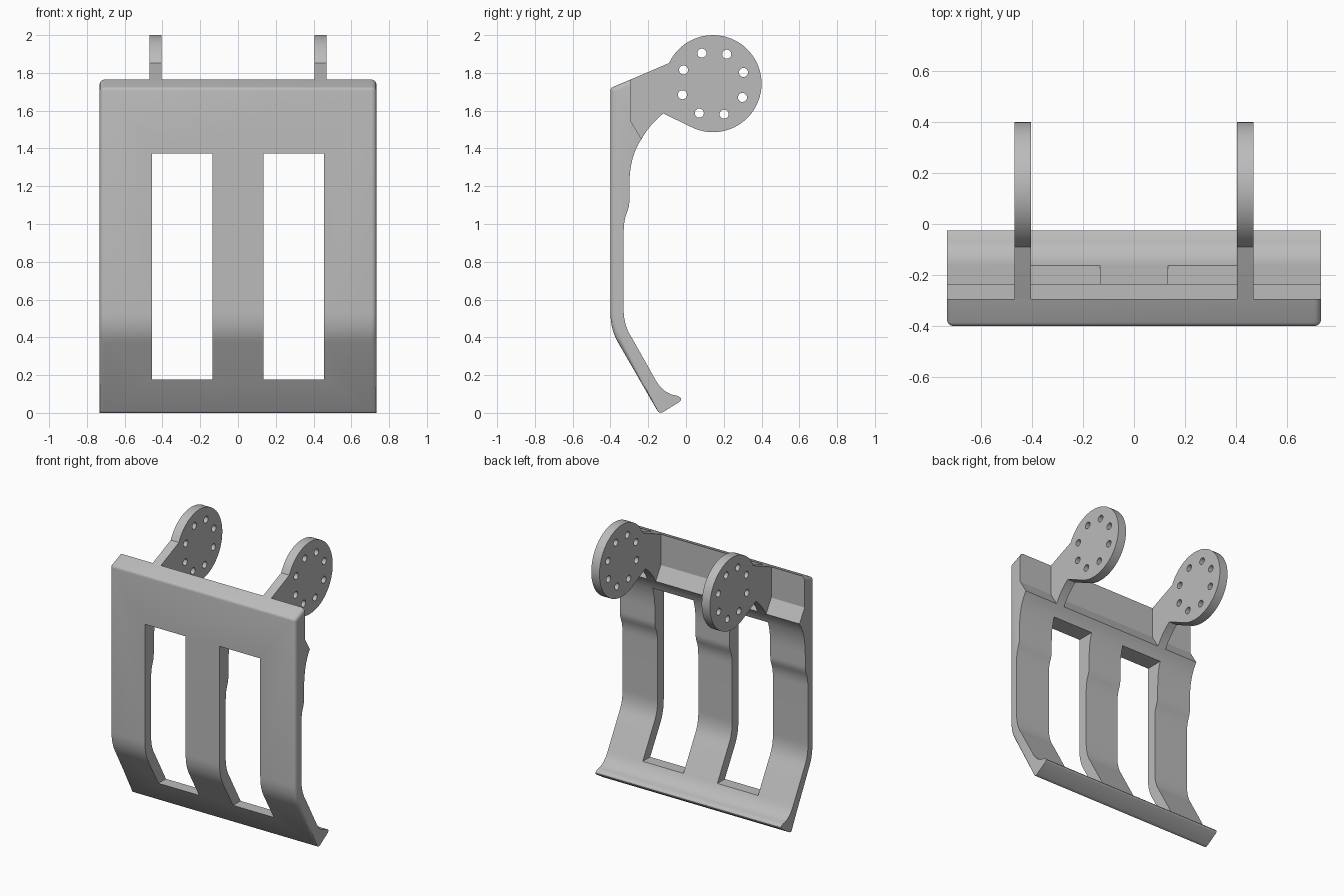
import bpy, bmesh, math
from mathutils import Vector

cube = bpy.data.objects.get("Cube")
if cube:
    bpy.data.objects.remove(cube, do_unlink=True)

grey = bpy.data.materials.new("plain grey")
grey.use_nodes = True
colour = (0.5, 0.5, 0.5, 1)
grey.diffuse_color = colour
grey.node_tree.nodes["Principled BSDF"].inputs["Base Color"].default_value = colour


def extrude_profile(name, points, x0, x1, round_edge=None):
    """Extrude a closed (y, z) outline along x; optionally round chosen end edges."""
    bm = bmesh.new()
    face = bm.faces.new([bm.verts.new((x0, y, z)) for y, z in points])
    ext = bmesh.ops.extrude_face_region(bm, geom=[face])
    moved = [v for v in ext["geom"] if isinstance(v, bmesh.types.BMVert)]
    bmesh.ops.translate(bm, verts=moved, vec=(x1 - x0, 0, 0))
    bmesh.ops.recalc_face_normals(bm, faces=bm.faces)
    if round_edge:
        edges = [e for e in bm.edges if round_edge(e)]
        bmesh.ops.bevel(bm, geom=edges, offset=0.026, segments=4,
                        profile=0.5, affect='EDGES')
    mesh = bpy.data.meshes.new(name)
    bm.to_mesh(mesh)
    bm.free()
    obj = bpy.data.objects.new(name, mesh)
    bpy.context.collection.objects.link(obj)
    mesh.materials.append(grey)
    return obj


def cut(obj, cutters):
    """Subtract the cutters, apply, and remove them."""
    bpy.context.view_layer.objects.active = obj
    for c in cutters:
        c.hide_render = True
        mod = obj.modifiers.new("cut", 'BOOLEAN')
        mod.operation, mod.solver, mod.object = 'DIFFERENCE', 'EXACT', c
        bpy.ops.object.modifier_apply(modifier=mod.name)
        bpy.data.objects.remove(c, do_unlink=True)


def smooth(obj):
    bpy.ops.object.select_all(action='DESELECT')
    obj.select_set(True)
    bpy.context.view_layer.objects.active = obj
    bpy.ops.object.shade_smooth_by_angle(angle=math.radians(25))


def curve(a, b, c, n=8):
    """Quadratic arc from a to c pulled towards b."""
    a, b, c = Vector(a), Vector(b), Vector(c)
    return [tuple(a * (1 - t) ** 2 + b * 2 * t * (1 - t) + c * t * t)
            for t in (i / n for i in range(n + 1))]


def circle(cy, cz, r, start, end, n):
    return [(cy + r * math.cos(math.radians(start + (end - start) * i / n)),
             cz + r * math.sin(math.radians(start + (end - start) * i / n)))
            for i in range(n + 1)]


# Bent panel: front outline upwards, then the back downwards to the lip
half = 0.733
front = ([(-0.152, 0.012)]
         + curve((-0.358, 0.37), (-0.4, 0.44), (-0.4, 0.53))
         + curve((-0.4, 1.705), (-0.4, 1.72), (-0.386, 1.726), 3)
         + [(-0.293, 1.765)])
back = ([(-0.293, 1.545), (-0.235, 1.45)]
        + curve((-0.235, 1.45), (-0.3, 1.36), (-0.3, 1.2))[1:]
        + curve((-0.3, 1.12), (-0.3, 1.09), (-0.313, 1.06), 4)
        + curve((-0.313, 1.06), (-0.33, 1.02), (-0.33, 0.96), 4)[1:]
        + curve((-0.33, 0.57), (-0.335, 0.47), (-0.288, 0.4))
        + curve((-0.17, 0.19), (-0.125, 0.1), (-0.05, 0.092))
        + curve((-0.05, 0.092), (-0.01, 0.077), (-0.035, 0.058), 5)[1:])
lip = curve((-0.118, 0.006), (-0.14, -0.008), (-0.152, 0.012), 4)[:-1]


def outer_side_edge(e):
    a, b = (v.co for v in e.verts)
    if abs(a.x - b.x) > 0.01:
        return False
    path = [Vector((0, y, z)) for y, z in front]
    on = [min((Vector((0, p.y, p.z)) - q).length for q in path) < 1e-5
          for p in (a, b)]
    return all(on)


panel = extrude_profile("bent_panel", front + back + lip, -half, half, outer_side_edge)

# Two tall window openings
box = [(-1, 0.177), (1, 0.177), (1, 1.372), (-1, 1.372)]
cut(panel, [extrude_profile("window_cutter", box, s * 0.295 - 0.161, s * 0.295 + 0.161)
            for s in (-1, 1)])
smooth(panel)

# Hinge arms: a drilled disc joined to the panel by a tapering neck
cy, cz, radius = 0.143, 1.743, 0.257
arm_outline = ([(-0.32, 1.752), (-0.293, 1.765)]
               + circle(cy, cz, radius, 155, -118, 56)
               + [(-0.12, 1.585)]
               + curve((-0.12, 1.585), (-0.19, 1.53), (-0.235, 1.45))[1:]
               + [(-0.32, 1.48)])
for side, name in ((1, "left_hinge_arm"), (-1, "right_hinge_arm")):
    x0, x1 = sorted((side * 0.404, side * 0.469))
    arm = extrude_profile(name, arm_outline, x0, x1)
    drills = []
    for y, z in circle(cy, cz, 0.172, 20, 335, 7):
        drills.append(extrude_profile("drill", circle(y, z, 0.024, 0, 345, 23),
                                      x0 - 0.1, x1 + 0.1))
    cut(arm, drills)
    smooth(arm)
